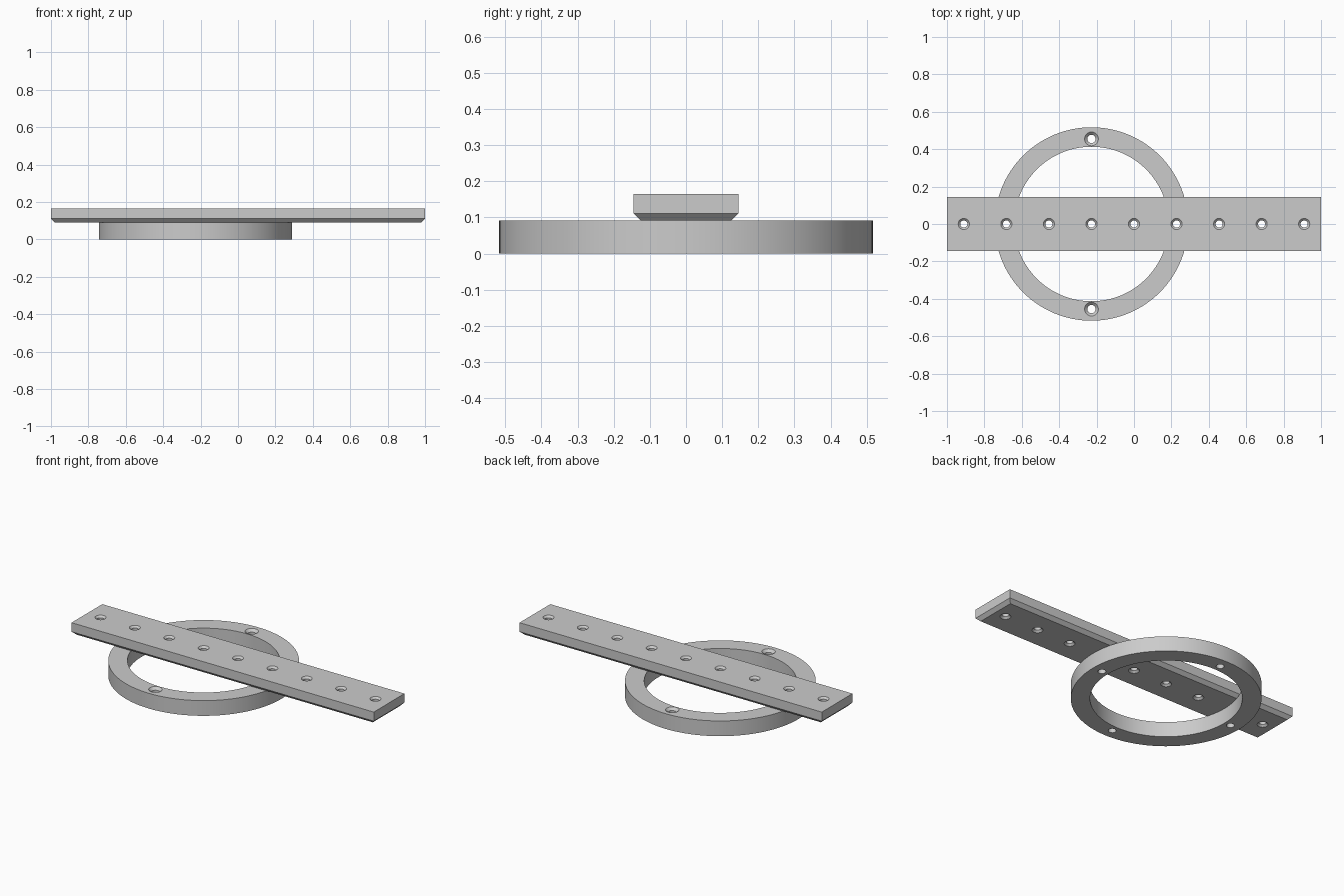
import bpy, bmesh, math
from mathutils import Vector

old = bpy.data.objects.get("Cube")
if old:
    bpy.data.objects.remove(old, do_unlink=True)

RING_X, RING_OUT, RING_IN, RING_TOP = -0.2275, 0.517, 0.413, 0.091
BAR_TOP, BAR_HALF, CHAMFER = 0.165, 0.145, 0.02
PITCH = 0.2275

grey = bpy.data.materials.new("light grey")
grey.use_nodes = True
colour = (0.6, 0.6, 0.6, 1)
grey.diffuse_color = colour
grey.node_tree.nodes["Principled BSDF"].inputs["Base Color"].default_value = colour


def make_object(name, bm):
    bmesh.ops.recalc_face_normals(bm, faces=bm.faces)
    mesh = bpy.data.meshes.new(name)
    bm.to_mesh(mesh)
    bm.free()
    mesh.materials.append(grey)
    obj = bpy.data.objects.new(name, mesh)
    bpy.context.collection.objects.link(obj)
    return obj


def lathe(bm, profile, centre, steps, closed=False):
    """Spin a (radius, z) profile around a vertical axis."""
    verts = [bm.verts.new(Vector((centre[0] + r, centre[1], z))) for r, z in profile]
    pairs = list(zip(verts, verts[1:]))
    if closed:
        pairs.append((verts[-1], verts[0]))
    edges = [bm.edges.new(p) for p in pairs]
    bmesh.ops.spin(bm, geom=verts + edges, cent=(centre[0], centre[1], 0),
                   axis=(0, 0, 1), angle=math.tau, steps=steps, use_merge=True)
    bmesh.ops.remove_doubles(bm, verts=bm.verts, dist=1e-5)


def drill(obj, profile, centres):
    """Cut the same lathed hole at every centre."""
    bm = bmesh.new()
    for c in centres:
        lathe(bm, profile, c, 32)
    cutter = make_object(obj.name + "_cutter", bm)
    cutter.hide_render = True
    mod = obj.modifiers.new("holes", "BOOLEAN")
    mod.operation = "DIFFERENCE"
    mod.solver = "EXACT"
    mod.object = cutter
    bpy.context.view_layer.objects.active = obj
    bpy.ops.object.modifier_apply(modifier=mod.name)
    bpy.data.objects.remove(cutter, do_unlink=True)


def smooth(obj):
    bpy.ops.object.select_all(action="DESELECT")
    obj.select_set(True)
    bpy.context.view_layer.objects.active = obj
    bpy.ops.object.shade_smooth_by_angle(angle=math.radians(30))


# Mounting ring with four holes, countersunk on top
bm = bmesh.new()
lathe(bm, [(RING_IN, 0), (RING_OUT, 0), (RING_OUT, RING_TOP), (RING_IN, RING_TOP)],
      (RING_X, 0), 128, closed=True)
ring = make_object("mounting_ring", bm)
hole, sink = 0.022, 0.037
quarter = [(RING_X + 2 * PITCH * math.cos(a), 2 * PITCH * math.sin(a))
           for a in (i * math.pi / 2 for i in range(4))]
drill(ring, [(0, -0.05), (hole, -0.05), (hole, RING_TOP - sink + hole),
             (sink, RING_TOP), (sink, RING_TOP + 0.05), (0, RING_TOP + 0.05)], quarter)
smooth(ring)

# Flat bar with chamfered lower edges
bm = bmesh.new()
bmesh.ops.create_cube(bm, size=1)
for v in bm.verts:
    v.co.x *= 2
    v.co.y *= 2 * BAR_HALF
    v.co.z = BAR_TOP if v.co.z > 0 else RING_TOP
lower = [e for e in bm.edges if all(v.co.z < BAR_TOP - 0.01 for v in e.verts)]
bmesh.ops.bevel(bm, geom=lower, offset=CHAMFER, segments=1, affect="EDGES")
bar = make_object("flat_bar", bm)

# Row of nine holes, countersunk on both faces
hole, sink = 0.019, 0.03
depth = sink - hole
drill(bar, [(0, RING_TOP - 0.05), (sink, RING_TOP - 0.05), (sink, RING_TOP),
            (hole, RING_TOP + depth), (hole, BAR_TOP - depth), (sink, BAR_TOP),
            (sink, BAR_TOP + 0.05), (0, BAR_TOP + 0.05)],
      [(i * PITCH, 0) for i in range(-4, 5)])
smooth(bar)
